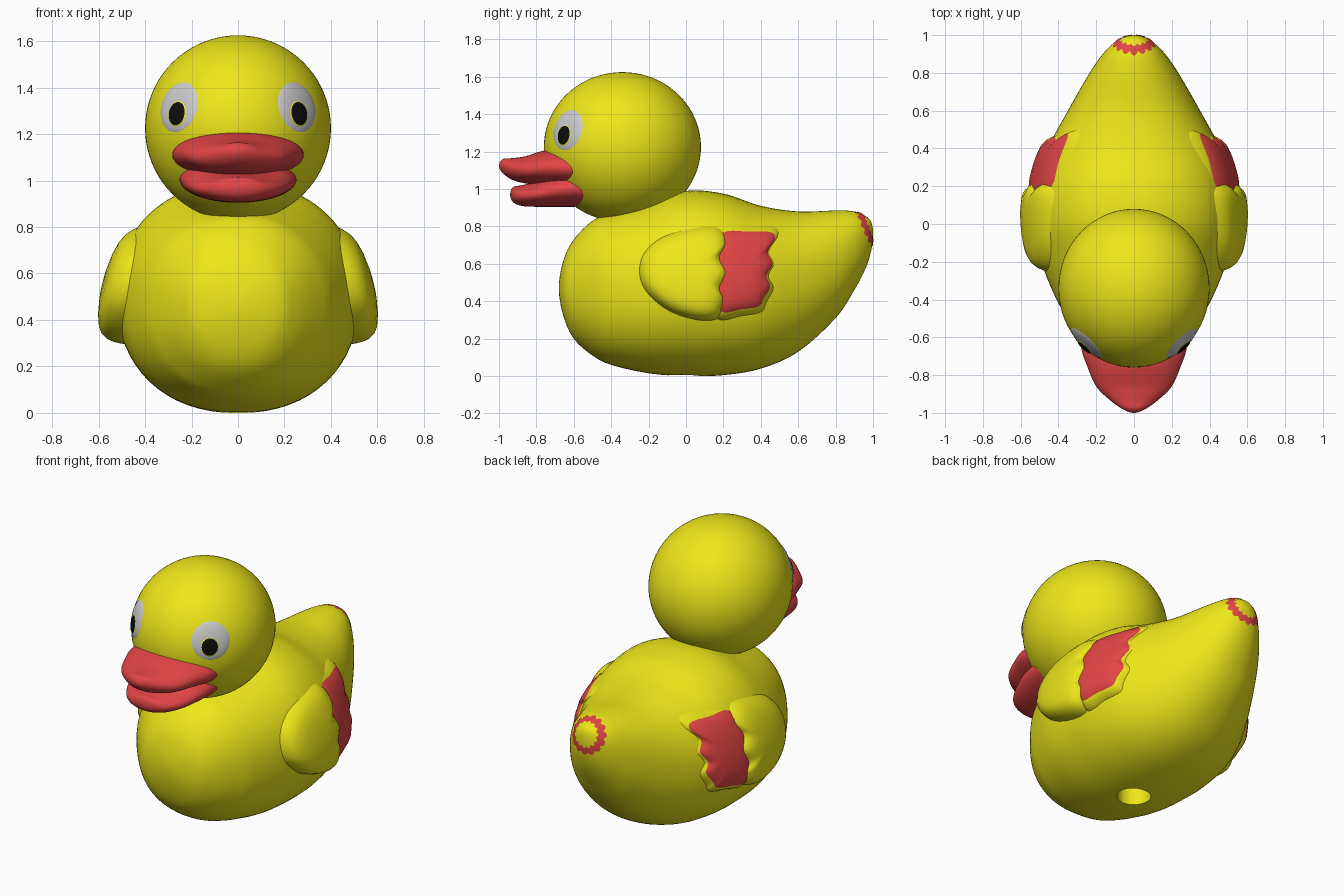
import bpy, bmesh, math
from mathutils import Vector
from mathutils.bvhtree import BVHTree

if "Cube" in bpy.data.objects:
    bpy.data.objects.remove(bpy.data.objects["Cube"])


def material(name, rgb):
    m = bpy.data.materials.new(name)
    m.diffuse_color = (*rgb, 1)
    m.use_nodes = True
    m.node_tree.nodes["Principled BSDF"].inputs["Base Color"].default_value = m.diffuse_color
    return m


YELLOW = material("yellow", (0.85, 0.80, 0.01))
RED = material("red", (0.77, 0.06, 0.06))
BLACK = material("black", (0.004, 0.004, 0.004))


def smooth(obj, angle=50):
    bpy.ops.object.select_all(action='DESELECT')
    obj.select_set(True)
    bpy.context.view_layer.objects.active = obj
    bpy.ops.object.shade_smooth_by_angle(angle=math.radians(angle))


def skin(name, rings, mat, caps=True):
    """Join closed rings of points into one surface."""
    bm = bmesh.new()
    vs = [[bm.verts.new(p) for p in r] for r in rings]
    n = len(rings[0])
    for a, b in zip(vs, vs[1:]):
        for i in range(n):
            j = (i + 1) % n
            bm.faces.new((a[i], a[j], b[j], b[i]))
    if caps:
        bm.faces.new(vs[0])
        bm.faces.new(vs[-1])
    bmesh.ops.remove_doubles(bm, verts=bm.verts, dist=1e-5)
    bmesh.ops.recalc_face_normals(bm, faces=bm.faces)
    me = bpy.data.meshes.new(name)
    bm.to_mesh(me)
    bm.free()
    obj = bpy.data.objects.new(name, me)
    bpy.context.collection.objects.link(obj)
    if mat:
        me.materials.append(mat)
    smooth(obj)
    return obj


def spline(pts, n):
    """Catmull-Rom samples; first and last points only steer the ends."""
    out = []
    for p0, p1, p2, p3 in zip(pts, pts[1:], pts[2:], pts[3:]):
        for k in range(n):
            t = k / n
            out.append([0.5 * (2 * b + (c - a) * t + (2 * a - 5 * b + 4 * c - d) * t * t
                               + (3 * b - a - 3 * c + d) * t ** 3)
                        for a, b, c, d in zip(p0, p1, p2, p3)])
    out.append(list(pts[-2]))
    return out


def stations(keys, n=8):
    """Sections (y, bottom, top, half width); zero-width ends become round tips."""
    def ghost(end, nxt):
        return (nxt[0], nxt[2], nxt[1], -nxt[3]) if end[3] == 0 else end
    return spline([ghost(keys[0], keys[1])] + keys + [ghost(keys[-1], keys[-2])], n)


def loft(name, secs, mat, e=2.0, seg=64):
    rings = []
    for y, lo, hi, w in secs:
        ring = []
        for i in range(seg):
            a = 2 * math.pi * i / seg
            c, s = math.cos(a), math.sin(a)
            ring.append((w * math.copysign(abs(c) ** (2 / e), c), y,
                         (lo + hi) / 2 + (hi - lo) / 2 * math.copysign(abs(s) ** (2 / e), s)))
        rings.append(ring)
    return skin(name, rings, mat)


# Body with raised tail
body_secs = stations([
    (-.68, .47, .47, 0), (-.655, .32, .62, .17), (-.6, .2, .73, .255), (-.5, .11, .83, .345),
    (-.4, .06, .87, .41), (-.2, .015, .93, .49), (0, 0, .99, .52), (.2, .005, .975, .51),
    (.4, .04, .91, .455), (.6, .13, .88, .35), (.8, .31, .885, .235), (.9, .46, .88, .165),
    (.96, .575, .855, .105), (.99, .67, .825, .055), (1.0, .76, .76, 0)])
body = loft("body", body_secs, YELLOW, 2.2)
body_tree = BVHTree.FromPolygons([v.co.copy() for v in body.data.vertices],
                                 [tuple(p.vertices) for p in body.data.polygons])

# Round hole in the underside
bpy.ops.mesh.primitive_cylinder_add(vertices=48, radius=.095, depth=.3, location=(0, 0, 0))
cutter = bpy.context.object
cutter.hide_render = True
cutter.data.materials.append(YELLOW)
mod = body.modifiers.new("hole", 'BOOLEAN')
mod.operation, mod.object, mod.solver = 'DIFFERENCE', cutter, 'EXACT'
bpy.context.view_layer.objects.active = body
bpy.ops.object.modifier_apply(modifier="hole")
bpy.data.objects.remove(cutter)
smooth(body)

# Head
HC, HR = Vector((0, -.34, 1.225)), Vector((.40, .42, .40))
bpy.ops.mesh.primitive_uv_sphere_add(segments=64, ring_count=40, location=HC)
head = bpy.context.object
head.name = "head"
head.scale = HR
head.data.materials.append(YELLOW)
smooth(head)

# Upper and lower bill
loft("upper_bill", stations([
    (-.5, 1.0, 1.2, .28), (-.65, 1.01, 1.215, .28), (-.76, 1.02, 1.205, .245),
    (-.86, 1.03, 1.175, .2), (-.93, 1.05, 1.165, .13), (-.98, 1.085, 1.16, .06),
    (-1.0, 1.125, 1.125, 0)]), RED)
loft("lower_bill", stations([
    (-.5, .91, 1.1, .25), (-.6, .905, 1.1, .25), (-.7, .905, 1.08, .235), (-.8, .905, 1.04, .2),
    (-.88, .91, 1.02, .15), (-.925, .93, 1.01, .09), (-.94, .97, .97, 0)]), RED)


# Eyes: oval domes following the head surface
def eye_disc(name, s, direction, a, b, lift, mat):
    d = Vector((s * direction[0], direction[1], direction[2]))

    def on_head(v, f):
        k = math.sqrt(sum((v[i] / HR[i]) ** 2 for i in range(3)))
        return HC + v * (f / k)
    u = Vector((0, 0, 1)).cross(d).normalized()
    up = d.cross(u).normalized()
    rings = []
    for r in (1, .99, .96, .92, .85, .7, .5, .25, 0):
        f = .97 + (lift + .03) * math.sqrt(1 - r ** 6)
        rings.append([on_head(d + u * (a * r * math.cos(t)) + up * (b * r * math.sin(t)), f)
                      for t in (2 * math.pi * i / 48 for i in range(48))])
    skin(name, rings, mat, caps=False)


# Wings: plates that follow the body's plan outline
def body_width(y):
    for p, q in zip(body_secs, body_secs[1:]):
        if p[0] <= y <= q[0]:
            return p[3] + (q[3] - p[3]) * (y - p[0]) / max(q[0] - p[0], 1e-6)
    return 0


def wing_plate(name, s, pts, centre, thick, scale, mat):
    outline = spline([pts[-1]] + pts + pts[:2], 6)[:-1]
    cy, cz = centre
    rings = []
    for r in (1, .995, .98, .95, .9, .82, .7, .5, .25, 0):
        ring = []
        for py, pz in outline:
            y, z = cy + (py - cy) * r * scale, cz + (pz - cz) * r * scale
            x = body_width(y) + thick - .77 * max(z - .4, 0) ** 2
            ring.append((s * (x - .15 * (1 - math.sqrt(1 - r ** 8))), y, z))
        rings.append(ring)
    skin(name, rings, mat, caps=False)


FRONT = [(.18, .81), (.05, .81), (-.12, .76), (-.23, .67), (-.26, .56), (-.22, .45), (-.1, .35),
         (.05, .3), (.17, .305), (.22, .39), (.2, .46), (.24, .55), (.2, .64), (.235, .73)]
BAND = [(.15, .80), (.35, .82), (.49, .815), (.515, .77), (.47, .69), (.5, .61), (.46, .53),
        (.485, .46), (.44, .38), (.41, .33), (.3, .31), (.15, .305), (.1, .55)]

for side, s in (("right", 1), ("left", -1)):
    eye_disc(f"{side}_eye", s, (.25, -.285, .09), .12, .122, .012, None)
    eye_disc(f"{side}_pupil_rim", s, (.25, -.297, .06), .057, .062, .022, YELLOW)
    eye_disc(f"{side}_pupil", s, (.25, -.297, .06), .051, .056, .028, BLACK)
    wing_plate(f"{side}_wing_front", s, FRONT, (0, .555), .082, 1, YELLOW)
    wing_plate(f"{side}_wing_rim", s, BAND, (.3, .565), .042, 1, YELLOW)
    wing_plate(f"{side}_wing_band", s, BAND, (.3, .565), .052, .95, RED)

# Scalloped ring laid on the tail tip
axis = Vector((0, .89, .45)).normalized()
tip, side_x = Vector((0, .96, .79)), Vector((1, 0, 0))
side_up = side_x.cross(axis)
rings = []
for k in range(6):
    ring = []
    for i in range(168):
        t = 2 * math.pi * i / 168
        wave = abs(math.sin(7 * t))
        inner, outer = .066 + .012 * wave, .1 + .014 * wave
        r = inner + (outer - inner) * k / 5
        start = tip + axis * .4 + (side_x * math.cos(t) + side_up * math.sin(t)) * r
        hit = body_tree.ray_cast(start, -axis)[0] or start - axis * .42
        ring.append(hit + axis * .004)
    rings.append(ring)
skin("tail_ring", rings, RED, caps=False)
